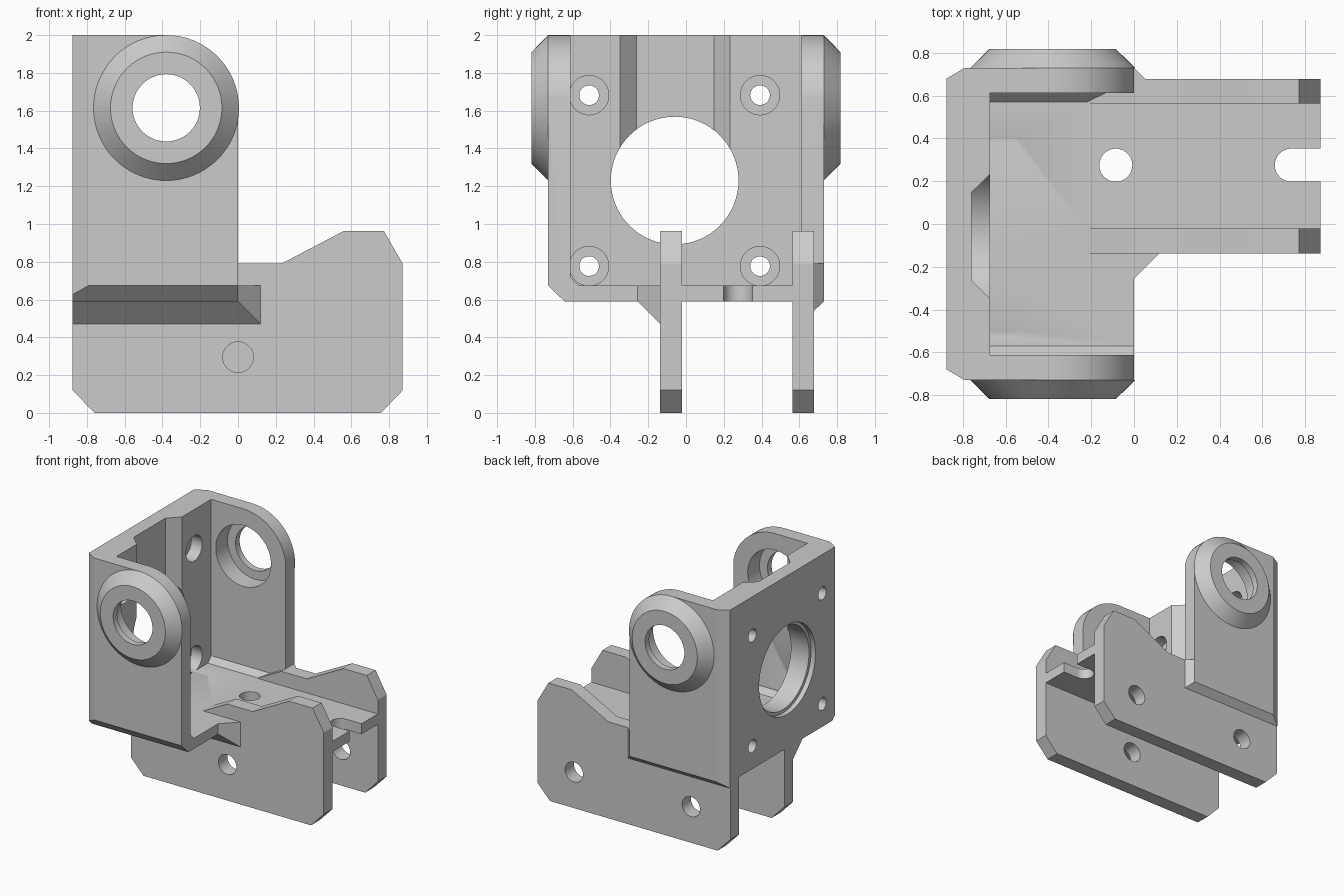
import bpy, bmesh, math
from mathutils import Vector

if "Cube" in bpy.data.objects:
    bpy.data.objects.remove(bpy.data.objects["Cube"], do_unlink=True)

grey = bpy.data.materials.new("plain grey")
grey.use_nodes = True
grey.diffuse_color = (0.6, 0.6, 0.6, 1)
grey.node_tree.nodes["Principled BSDF"].inputs["Base Color"].default_value = (0.6, 0.6, 0.6, 1)


def to_object(name, bm):
    bmesh.ops.recalc_face_normals(bm, faces=bm.faces[:])
    mesh = bpy.data.meshes.new(name)
    bm.to_mesh(mesh)
    bm.free()
    mesh.materials.append(grey)
    obj = bpy.data.objects.new(name, mesh)
    bpy.context.collection.objects.link(obj)
    return obj


def place(axis, t, p):
    # p is (y, z), (x, z) or (x, y); t lies along the axis
    u, v = p
    return {"x": (t, u, v), "y": (u, t, v), "z": (u, v, t)}[axis]


def loft(name, axis, ring_a, ring_b, a, b):
    bm = bmesh.new()
    va = [bm.verts.new(place(axis, a, p)) for p in ring_a]
    vb = [bm.verts.new(place(axis, b, p)) for p in ring_b]
    bm.faces.new(va)
    bm.faces.new(vb)
    n = len(va)
    for i in range(n):
        j = (i + 1) % n
        bm.faces.new((va[i], va[j], vb[j], vb[i]))
    return to_object(name, bm)


def prism(name, axis, pts, a, b):
    return loft(name, axis, pts, pts, a, b)


def ring(c, r, n=64):
    return [(c[0] + r * math.cos(math.tau * i / n), c[1] + r * math.sin(math.tau * i / n))
            for i in range(n)]


def cylinder(name, axis, c, r, a, b, r_end=None):
    return loft(name, axis, ring(c, r), ring(c, r_end or r), a, b)


def hull(name, pts):
    bm = bmesh.new()
    for p in pts:
        bm.verts.new(p)
    bmesh.ops.convex_hull(bm, input=bm.verts[:])
    bmesh.ops.dissolve_limit(bm, angle_limit=0.01, verts=bm.verts[:], edges=bm.edges[:])
    return to_object(name, bm)


def combine(tool, operation):
    mod = bracket.modifiers.new(tool.name, "BOOLEAN")
    mod.operation = operation
    mod.solver = "EXACT"
    mod.object = tool
    bpy.context.view_layer.update()
    graph = bpy.context.evaluated_depsgraph_get()
    mesh = bpy.data.meshes.new_from_object(bracket.evaluated_get(graph))
    bracket.modifiers.clear()
    bracket.data = mesh
    bpy.data.objects.remove(tool, do_unlink=True)


def add(tool):
    combine(tool, "UNION")


def cut(tool):
    combine(tool, "DIFFERENCE")


BACK, FRONT = -0.875, 0.872
PIVOT, R = (-0.38, 1.615), 0.385
FLOOR, UNDER = 0.675, 0.59
ARM_A, ARM_B = (-0.137, -0.022), (0.563, 0.677)

# Upright housing block, hollowed into back plate, two cheeks and floor
bracket = prism("bracket", "x", [
    (-0.73, 2), (-0.73, FLOOR), (-0.643, UNDER), (0.6, UNDER), (0.6, 0.54),
    (0.677, 0.54), (0.73, UNDER), (0.73, 2)], BACK, 0)
cut(prism("housing_hollow", "x", [
    (-0.612, 2.1), (-0.612, 0.72), (-0.57, FLOOR), (0.57, FLOOR),
    (0.612, 0.72), (0.612, 2.1)], -0.672, 0.1))

# Rounded top corner of both cheeks
arc = [(PIVOT[0] + R * math.cos(math.tau * i / 64), PIVOT[1] + R * math.sin(math.tau * i / 64))
       for i in range(17)]
cut(prism("cheek_rounding", "y", arc + [(PIVOT[0], 2.1), (0.1, 2.1), (0.1, PIVOT[1])], -1, 1))

for s in (-1, 1):
    # Chamfered rear corners
    cut(prism("rear_chamfer", "z", [(BACK - 0.085, s * 0.63), (-0.705, s * 0.78),
                                    (BACK - 0.085, s * 0.78)], 0.3, 2.1))
    # Conical pivot bosses
    add(cylinder("pivot_boss", "y", PIVOT, R, s * 0.73, s * 0.818, 0.295))

# Deck between the arms
add(prism("deck", "z", [(-0.2, -0.08), (FRONT, -0.08), (FRONT, 0.62), (-0.2, 0.62)], UNDER, FLOOR))

# Side arms
arm = [(BACK, 0.12), (-0.76, 0), (0.757, 0), (FRONT, 0.12), (FRONT, 0.79), (0.772, 0.963),
       (0.56, 0.963), (0.23, 0.79), (0, 0.79), (-0.3, 0.633), (BACK, 0.633)]
for y0, y1 in (ARM_A, ARM_B):
    add(prism("side_arm", "y", arm, y0, y1))

# Braces joining the housing to the arms
ya, yb = ARM_A[0], ARM_B[1]
yi = ya + 0.05
add(hull("front_brace", [
    (BACK, -0.257, UNDER), (0, -0.257, UNDER), (0, -0.257, FLOOR), (BACK, -0.257, FLOOR),
    (BACK, ya, 0.47), (0.12, ya, 0.47), (0.12, ya, FLOOR), (BACK, ya, FLOOR),
    (BACK, yi, 0.47), (0.12, yi, 0.47), (0.12, yi, FLOOR), (BACK, yi, FLOOR)]))
add(hull("rear_brace", [(x, y, z) for x, y, z in (
    (-0.05, 0.73, UNDER), (0, 0.73, UNDER), (0, 0.73, 0.79), (-0.05, 0.73, 0.79),
    (-0.05, yb, 0.54), (0.053, yb, 0.54), (0.053, yb, 0.79), (-0.05, yb, 0.79),
    (-0.05, 0.65, 0.54), (0.053, 0.65, 0.54), (0.053, 0.65, 0.79), (-0.05, 0.65, 0.79))]))

# Pivot holes with inner bearing seats
for s in (-1, 1):
    cut(cylinder("bearing_seat", "y", PIVOT, 0.25, s * 0.5, s * 0.765))
    cut(cylinder("pivot_hole", "y", PIVOT, 0.178, s * 0.5, s * 0.9))

# Back plate: relief channel, central opening and screw holes
cut(prism("relief_channel", "z", [(-0.76, -0.263), (-0.76, 0.147), (-0.672, 0.233),
                                  (-0.6, 0.233), (-0.6, -0.35), (-0.672, -0.35)], 1.23, 2.1))
opening = (-0.06, 1.23)
cut(cylinder("opening", "x", opening, 0.338, -1, -0.5))
cut(cylinder("opening_step", "x", opening, 0.365, -1, -0.835))
for y in (-0.513, 0.392):
    for z in (0.777, 1.682):
        cut(cylinder("screw_hole", "x", (y, z), 0.052, -1, -0.5))
        cut(cylinder("screw_seat", "x", (y, z), 0.104, -0.77, -0.55))

# Deck hole and open slot
cut(cylinder("deck_hole", "z", (-0.085, 0.275), 0.077, 0.4, 0.8))
slot = [(0.735 + 0.077 * math.cos(a), 0.275 + 0.077 * math.sin(a))
        for a in (math.pi * (0.5 + i / 24) for i in range(25))]
cut(prism("deck_slot", "z", slot + [(1, 0.198), (1, 0.352)], 0.4, 0.8))

# Arm holes
cut(cylinder("front_arm_hole", "y", (0, 0.295), 0.081, -0.3, 0.1))
for x in (-0.52, 0.54):
    cut(cylinder("rear_arm_hole", "y", (x, 0.295), 0.081, 0.4, 0.9))

# Smooth curves, crisp edges
bpy.ops.object.select_all(action="DESELECT")
bracket.select_set(True)
bpy.context.view_layer.objects.active = bracket
bpy.ops.object.shade_smooth_by_angle(angle=math.radians(25))
